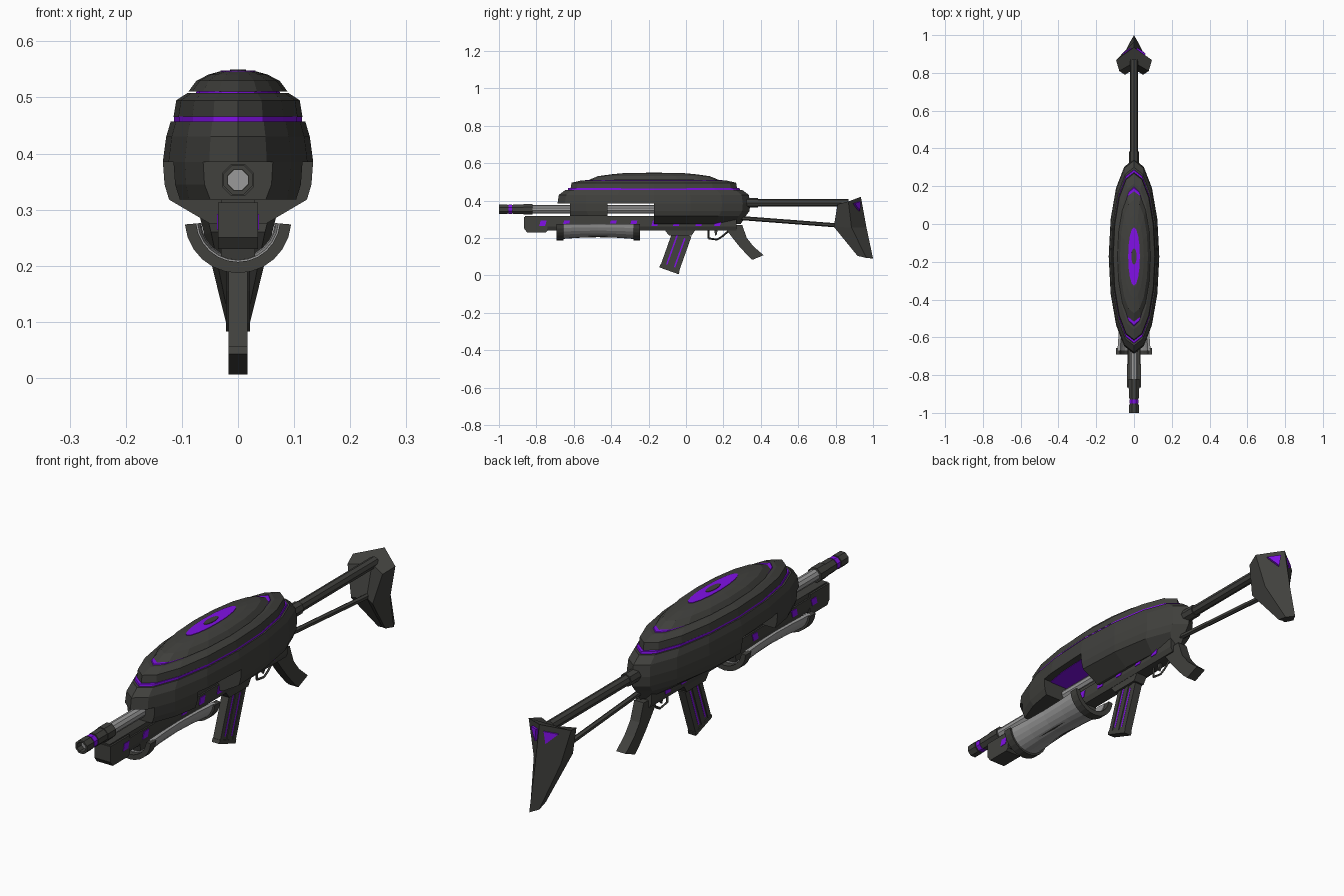
import bpy, bmesh
from math import sin, cos, pi, radians
from mathutils import Vector

if "Cube" in bpy.data.objects:
    bpy.data.objects.remove(bpy.data.objects["Cube"])


def material(name, col):
    m = bpy.data.materials.new(name)
    m.diffuse_color = (*col, 1)
    m.use_nodes = True
    m.node_tree.nodes["Principled BSDF"].inputs["Base Color"].default_value = m.diffuse_color
    return m


DARK = material("dark_metal", (.052, .052, .047))
STEEL = material("bare_steel", (.32, .32, .32))
PURPLE = material("purple_glow", (.22, .005, .80))


def loft(name, rings, mat, cuts=()):
    """Skin closed rings of points, cap the ends, then trim with (point, normal) planes."""
    bm = bmesh.new()
    vs = [[bm.verts.new(p) for p in r] for r in rings]
    n = len(rings[0])
    for a, b in zip(vs, vs[1:]):
        for i in range(n):
            j = (i + 1) % n
            bm.faces.new((a[i], a[j], b[j], b[i]))
    bm.faces.new(vs[0])
    bm.faces.new(vs[-1])
    for co, no in cuts:
        g = bm.verts[:] + bm.edges[:] + bm.faces[:]
        r = bmesh.ops.bisect_plane(bm, geom=g, plane_co=co, plane_no=no, clear_outer=True)
        edges = [e for e in r["geom_cut"] if isinstance(e, bmesh.types.BMEdge)]
        bmesh.ops.holes_fill(bm, edges=edges)
    bmesh.ops.recalc_face_normals(bm, faces=bm.faces[:])
    me = bpy.data.meshes.new(name)
    bm.to_mesh(me)
    bm.free()
    me.materials.append(mat)
    ob = bpy.data.objects.new(name, me)
    bpy.context.collection.objects.link(ob)
    return ob


def oval(name, levels, mat, cuts=(), n=16):
    """Stack of ovals (z, half width, half length) around the body centre."""
    rings = [[(a * sin(2 * pi * i / n), -.172 + b * cos(2 * pi * i / n), z) for i in range(n)]
             for z, a, b in levels]
    return loft(name, rings, mat, cuts)


def tube(name, z, stations, mat, n=8):
    """Round part along y from (y, radius) stations."""
    rings = [[(r * cos(2 * pi * (i + .5) / n), y, z + r * sin(2 * pi * (i + .5) / n))
              for i in range(n)] for y, r in stations]
    return loft(name, rings, mat)


def side(name, pts, w, mat):
    """Side profile (y, z) extruded to half width w."""
    return loft(name, [[(x, y, z) for y, z in pts] for x in (-w, w)], mat)


def rod(name, p, q, r, mat, n=6):
    p, q = Vector(p), Vector(q)
    rot = (q - p).to_track_quat('Z', 'X')
    ring = [rot @ Vector((r * cos(2 * pi * i / n), r * sin(2 * pi * i / n), 0)) for i in range(n)]
    return loft(name, [[c + v for v in ring] for c in (p, q)], mat)


# Layered oval shell
oval("lower_shell", [(.385, .134, .515), (.43, .128, .508), (.457, .12, .472)], DARK)
oval("purple_band", [(.45, .114, .462), (.466, .114, .458)], PURPLE)
oval("middle_shell", [(.465, .115, .445), (.495, .11, .44), (.508, .09, .385)], DARK)
oval("upper_purple_band", [(.505, .076, .372), (.511, .074, .365)], PURPLE)
oval("top_shell", [(.511, .088, .345), (.53, .074, .30), (.541, .052, .22), (.546, .034, .165)], DARK)
oval("top_inlay", [(.54, .031, .155), (.548, .031, .155)], PURPLE)
oval("top_hub", [(.54, .016, .045), (.55, .014, .042)], DARK)
oval("underside_glow", [(.383, .105, .42), (.388, .105, .42)], PURPLE)

# Skirt below the shell: closed rear part and separate front block
skirt = [(.385, .134, .515), (.345, .131, .512), (.318, .123, .492), (.275, .05, .465)]
oval("rear_skirt", skirt, DARK, [((0, -.17, 0), (0, -1, 0))])
oval("front_skirt", skirt[:3], DARK, [((0, -.62, 0), (0, -1, 0)), ((0, -.42, 0), (0, 1, 0))])

# Barrel and muzzle
tube("barrel", .353, [(-.84, .023), (-.16, .023)], STEEL, 10)
tube("muzzle", .353, [(-.97, .02), (-1, .02), (-1, .028), (-.955, .028), (-.955, .024), (-.925, .024),
                      (-.925, .028), (-.87, .028), (-.87, .031), (-.82, .031)], DARK)
tube("muzzle_ring", .353, [(-.95, .0265), (-.93, .0265)], PURPLE)
tube("bore", .353, [(-.972, .019), (-.968, .019)], STEEL)

# Receiver with rail and magazine well
section = [(-.035, .30), (.035, .30), (.035, .26), (.026, .24), (-.026, .24), (-.035, .26)]
loft("receiver", [[(x, y, z) for x, z in section] for y in (-.85, .27)], DARK)
side("receiver_nose", [(-.865, .313), (-.74, .313), (-.74, .24), (-.75, .23), (-.85, .23), (-.865, .25)],
     .036, DARK)
side("top_rail", [(-.86, .30), (-.86, .318), (.25, .318), (.25, .30)], .029, DARK)
side("magazine_well", [(-.12, .25), (-.09, .212), (.03, .212), (.055, .25)], .025, DARK)
for i, y in enumerate((-.765, -.64, -.39, -.28, -.165, -.05, .07, .17)):
    side(f"side_light_{i + 1}", [(y - .02, .264), (y + .012, .264), (y + .02, .292), (y - .012, .292)],
         .0375, PURPLE)


# Half-round foregrip with end caps
def trough(name, stations, mat, n=12):
    rings = []
    for y, ro, ri in stations:
        ang = [radians(185 + 170 * i / n) for i in range(n + 1)]
        rings.append([(ro * cos(t), y, .282 + ro * sin(t)) for t in ang] +
                     [(ri * cos(t), y, .282 + ri * sin(t)) for t in reversed(ang)])
    loft(name, rings, mat)


trough("foregrip", [(-.67, .088, .072), (-.57, .081, .068), (-.47, .078, .066), (-.37, .081, .068),
                    (-.27, .088, .072)], STEEL)
for nm, y in (("front", -.692), ("rear", -.282)):
    trough(f"foregrip_{nm}_cap", [(y, .095, .075), (y + .036, .095, .075)], DARK)
side("foregrip_mount", [(-.67, .25), (-.66, .208), (-.28, .208), (-.27, .25)], .03, DARK)

# Slanted magazine with glowing side strips
top, low = Vector((-.02, .225)), Vector((-.09, .028))
axis = (low - top).normalized()
across = Vector((-axis.y, axis.x))


def slanted(name, t0, t1, h0, h1, w, mat):
    c = [(t0, h0), (t1, h0), (t1, h1), (t0, h1)]
    side(name, [tuple(top + axis * t + across * h) for t, h in c], w, mat)


slanted("magazine", 0, .205, -.052, .052, .014, DARK)
slanted("magazine_base", .198, .213, -.055, .055, .017, DARK)
for k, h in enumerate((-.022, .022)):
    slanted(f"magazine_strip_{k + 1}", .02, .185, h - .004, h + .004, .0146, PURPLE)
for k, h in enumerate((-.042, 0, .042)):
    slanted(f"magazine_rib_{k + 1}", 0, .2, h - .010, h + .010, .0165, DARK)

# Pistol grip, trigger and guard
side("pistol_grip", [(.20, .265), (.30, .27), (.325, .20), (.36, .155), (.415, .108), (.355, .083),
                     (.335, .10), (.285, .155), (.245, .205)], .021, DARK)
guard = [(.12, .245), (.12, .198), (.165, .191), (.19, .205), (.225, .235)]
for i, (a, b) in enumerate(zip(guard, guard[1:])):
    rod(f"trigger_guard_{i + 1}", (0, *a), (0, *b), .005, DARK, 4)
side("trigger", [(.15, .245), (.17, .245), (.165, .22), (.158, .208), (.155, .22)], .005, DARK)

# Stock struts and arrow-shaped butt
rod("upper_strut", (0, .28, .388), (0, .87, .388), .021, DARK, 8)
rod("strut_collar", (0, .30, .388), (0, .385, .388), .026, DARK, 8)
rod("lower_strut", (0, .27, .308), (0, .85, .264), .011, DARK, 6)


def arrow(ridge, wing, front, notch):
    flip = lambda p: (-p[0], p[1], p[2])
    return [ridge, wing, front, notch, flip(front), flip(wing)]


loft("butt", [arrow((0, .935, .42), (.095, .868, .395), (.078, .81, .38), (0, .855, .385)),
              arrow((0, .965, .255), (.06, .885, .255), (.048, .79, .26), (0, .82, .26)),
              arrow((0, 1.0, .09), (.02, .965, .093), (.016, .917, .104), (0, .92, .104))], DARK)
# Purple inlays on the rear faces of the butt
for s, nm in ((1, "right"), (-1, "left")):
    tri = [(.015, .929, .395), (.06, .898, .384), (.022, .927, .345)]
    loft(f"butt_light_{nm}", [[(s * (x + d * .5), y + d, z) for x, y, z in tri] for d in (-.006, .004)],
         PURPLE)
